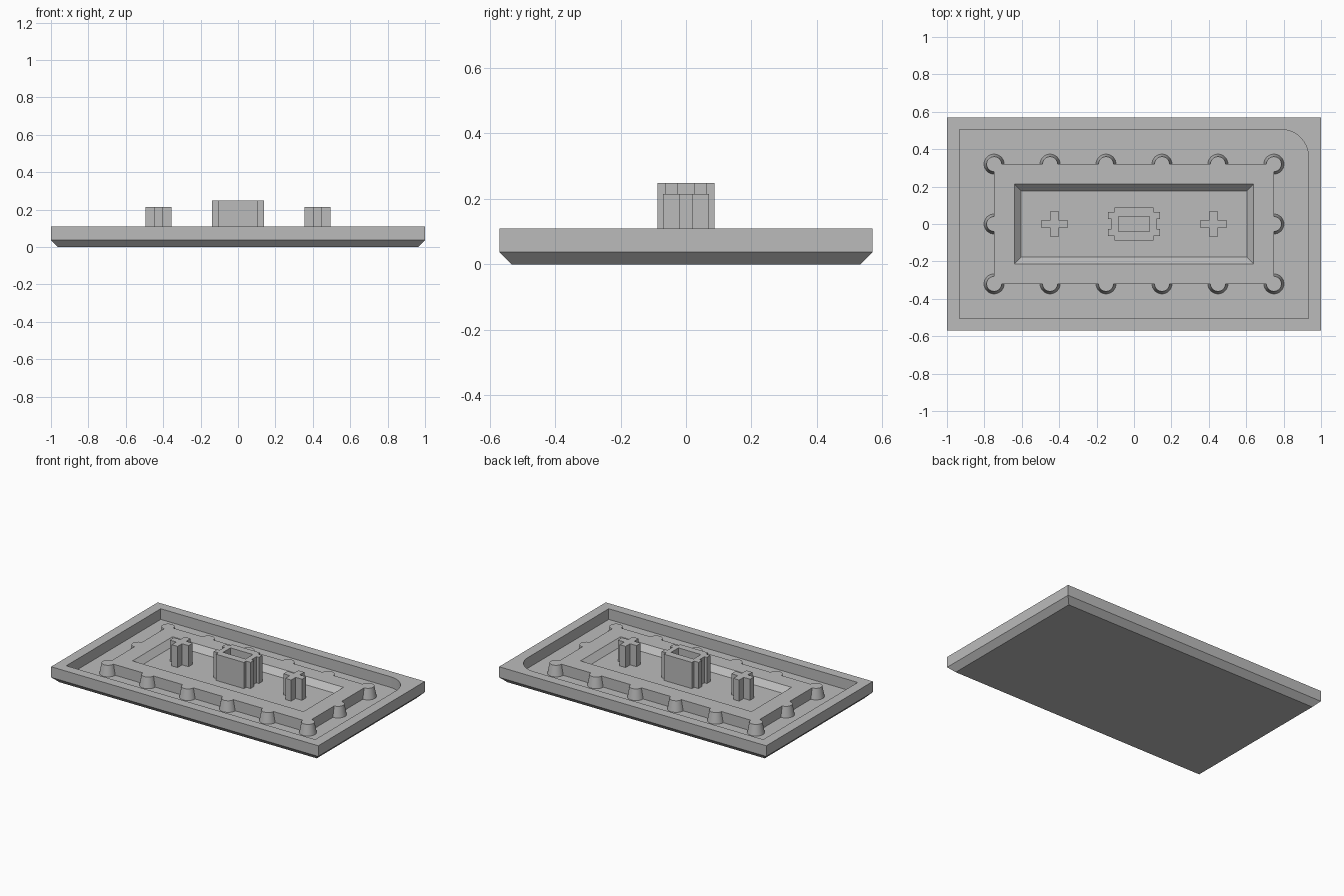
import bpy, bmesh, math

cube = bpy.data.objects.get("Cube")
if cube:
    bpy.data.objects.remove(cube, do_unlink=True)

RIM, FLOOR, POCKET, SINK = 0.109, 0.037, 0.072, 0.03

grey = bpy.data.materials.new("plain_grey")
grey.use_nodes = True
grey.diffuse_color = (0.5, 0.5, 0.5, 1)
grey.node_tree.nodes["Principled BSDF"].inputs["Base Color"].default_value = (0.5, 0.5, 0.5, 1)


def rect(hx, hy):
    return [(-hx, -hy), (hx, -hy), (hx, hy), (-hx, hy)]


def finish(name, bm):
    bmesh.ops.recalc_face_normals(bm, faces=bm.faces)
    mesh = bpy.data.meshes.new(name)
    bm.to_mesh(mesh)
    bm.free()
    mesh.materials.append(grey)
    obj = bpy.data.objects.new(name, mesh)
    bpy.context.collection.objects.link(obj)
    return obj


def loft(name, sections, cx=0):
    """Closed solid through (outline, height) sections."""
    bm = bmesh.new()
    rings = [[bm.verts.new((x + cx, y, z)) for x, y in pts] for pts, z in sections]
    for a, b in zip(rings, rings[1:]):
        for i in range(len(a)):
            j = (i + 1) % len(a)
            bm.faces.new((a[i], a[j], b[j], b[i]))
    bm.faces.new(rings[0][::-1])
    bm.faces.new(rings[-1])
    return finish(name, bm)


def combine(obj, other, operation):
    """Apply a boolean and discard the helper."""
    mod = obj.modifiers.new("combine", 'BOOLEAN')
    mod.operation, mod.object, mod.solver = operation, other, 'EXACT'
    bpy.ops.object.select_all(action='DESELECT')
    bpy.context.view_layer.objects.active = obj
    obj.select_set(True)
    bpy.ops.object.modifier_apply(modifier=mod.name)
    bpy.data.objects.remove(other, do_unlink=True)


def smooth(obj):
    bpy.ops.object.select_all(action='DESELECT')
    bpy.context.view_layer.objects.active = obj
    obj.select_set(True)
    bpy.ops.object.shade_smooth_by_angle(angle=math.radians(30))


# Tray with chamfered underside and a recess that has one rounded corner
tray = loft("tray", [(rect(0.963, 0.533), 0), (rect(1, 0.57), FLOOR), (rect(1, 0.57), RIM)])
hx, hy, r = 0.932, 0.505, 0.145
arc = [(hx - r + r * math.cos(t), hy - r + r * math.sin(t))
       for t in (math.pi / 2 * i / 16 for i in range(17))]
corners = rect(hx, hy)
recess = corners[:2] + arc + corners[3:]
combine(tray, loft("recess_cutter", [(recess, FLOOR), (recess, 0.2)]), 'DIFFERENCE')
smooth(tray)

# Raised bed with a sloped pocket, ringed by tapered pegs
bed = loft("raised_bed", [(rect(0.748, 0.32), SINK), (rect(0.748, 0.32), RIM),
                          (rect(0.64, 0.214), RIM), (rect(0.603, 0.177), POCKET)])
spots = [(0.748 * k / 5, y) for k in range(-5, 6, 2) for y in (-0.32, 0.32)]
spots += [(-0.748, 0), (0.748, 0)]
for x, y in spots:
    def circle(radius):
        return [(x + radius * math.cos(math.tau * i / 32),
                 y + radius * math.sin(math.tau * i / 32)) for i in range(32)]
    combine(bed, loft("peg", [(circle(0.055), SINK), (circle(0.04), RIM)]), 'UNION')
smooth(bed)

# Cross-shaped stems
a, w = 0.07, 0.022
quarter = [(a, -w), (a, w), (w, w)]
cross = []
for k in range(4):
    c, s = round(math.cos(k * math.pi / 2)), round(math.sin(k * math.pi / 2))
    cross += [(c * x - s * y, s * x + c * y) for x, y in quarter]
for side, cx in (("left", 0.425), ("right", -0.425)):
    loft(side + "_cross_stem", [(cross, 0.06), (cross, 0.215)], cx)

# Central hollow socket with notched ends
upper = [(0.12, 0.026), (0.138, 0.026), (0.138, 0.063), (0.105, 0.063), (0.105, 0.087)]
half = [(x, -y) for x, y in reversed(upper)] + upper
outline = half + [(-x, -y) for x, y in half]
socket = loft("centre_socket", [(outline, 0.06), (outline, 0.249)])
combine(socket, loft("socket_cutter", [(rect(0.084, 0.039), 0.05), (rect(0.084, 0.039), 0.3)]),
        'DIFFERENCE')
